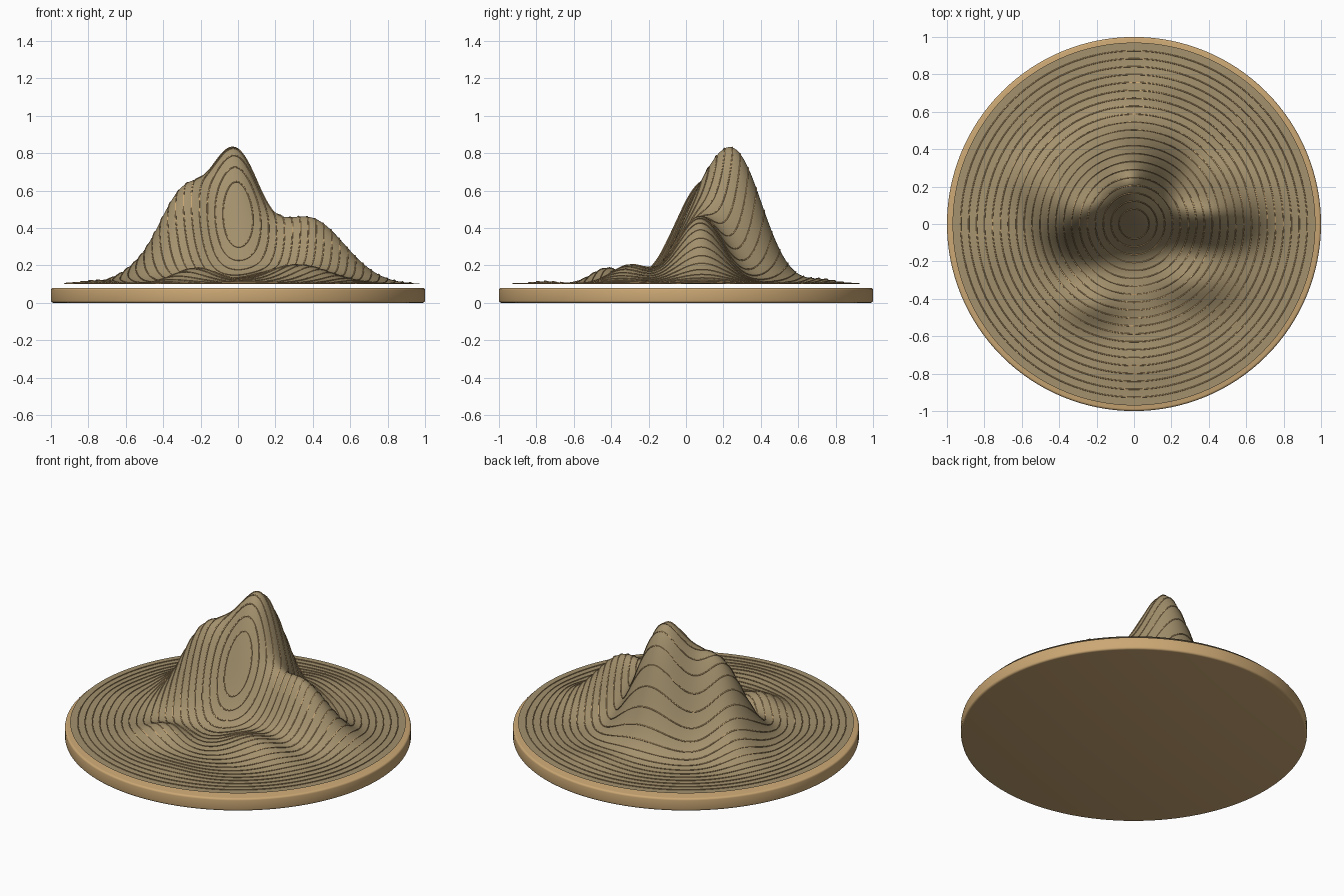
import bpy, bmesh, math

if "Cube" in bpy.data.objects:
    bpy.data.objects.remove(bpy.data.objects["Cube"])

SEG = 180          # angular divisions
SHEET_Z = 0.10     # flat level of the relief sheet
SHEET_R = 0.97

# Hills: height, centre x, centre y, spread x, spread y
HILLS = [
    (0.655, -0.02, 0.27, 0.150, 0.145),   # main summit
    (0.46, -0.29, 0.07, 0.140, 0.140),    # left shoulder
    (0.35, 0.38, 0.07, 0.190, 0.120),     # right ridge
    (0.18, 0.02, 0.04, 0.120, 0.120),     # middle fill
    (0.08, -0.50, 0.25, 0.120, 0.110),    # rear left swell
    (0.10, 0.32, -0.30, 0.170, 0.100),    # front right mound
    (0.085, -0.22, -0.42, 0.120, 0.085),  # front left mound
    (0.025, 0.10, 0.72, 0.150, 0.080),    # low rear ripple
    (0.020, -0.76, -0.10, 0.080, 0.150),  # low left ripple
    (0.015, 0.05, -0.75, 0.150, 0.070),   # low front ripple
]


def height(x, y):
    z = SHEET_Z
    for a, cx, cy, sx, sy in HILLS:
        z += a * math.exp(-((x - cx) / sx) ** 2 / 2 - ((y - cy) / sy) ** 2 / 2)
    return z


def circle_points(r, lift=0.0):
    pts = []
    for i in range(SEG):
        t = 2 * math.pi * i / SEG
        x, y = r * math.cos(t), r * math.sin(t)
        pts.append((x, y, height(x, y) + lift))
    return pts


def material(name, color):
    m = bpy.data.materials.new(name)
    m.diffuse_color = (*color, 1)
    m.use_nodes = True
    m.node_tree.nodes["Principled BSDF"].inputs["Base Color"].default_value = m.diffuse_color
    return m


def add_object(name, data, mat):
    ob = bpy.data.objects.new(name, data)
    bpy.context.collection.objects.link(ob)
    data.materials.append(mat)
    return ob


def smooth(ob, angle):
    bpy.ops.object.select_all(action='DESELECT')
    ob.select_set(True)
    bpy.context.view_layer.objects.active = ob
    bpy.ops.object.shade_smooth_by_angle(angle=math.radians(angle))


tan = material("warm tan", (0.60, 0.39, 0.175))
sand = material("dull sand", (0.37, 0.285, 0.155))

# Round base plate with softened rims
bm = bmesh.new()
bmesh.ops.create_cone(bm, cap_ends=True, segments=128, radius1=1, radius2=1, depth=0.08)
bmesh.ops.translate(bm, verts=bm.verts, vec=(0, 0, 0.04))
rims = [e for e in bm.edges if abs(e.verts[0].co.z - e.verts[1].co.z) < 1e-4]
bmesh.ops.bevel(bm, geom=rims, offset=0.012, segments=3, profile=0.5, affect='EDGES')
me = bpy.data.meshes.new("base_plate")
bm.to_mesh(me)
bm.free()
smooth(add_object("base_plate", me, tan), 40)

# Relief sheet: polar grid draped over the hills
STEPS = 84
bm = bmesh.new()
centre = bm.verts.new((0, 0, height(0, 0)))
prev = None
for k in range(1, STEPS + 1):
    ring = [bm.verts.new(p) for p in circle_points(SHEET_R * k / STEPS)]
    for i in range(SEG):
        j = (i + 1) % SEG
        if prev:
            bm.faces.new((prev[i], ring[i], ring[j], prev[j]))
        else:
            bm.faces.new((centre, ring[i], ring[j]))
    prev = ring
me = bpy.data.meshes.new("relief_sheet")
bm.to_mesh(me)
bm.free()
smooth(add_object("relief_sheet", me, sand), 60)

# Thin concentric wires lying on the relief
cu = bpy.data.curves.new("ring_wires", 'CURVE')
cu.dimensions = '3D'
cu.bevel_depth = 0.003
cu.bevel_resolution = 1
for k in range(21):
    sp = cu.splines.new('POLY')
    sp.points.add(SEG - 1)
    for pt, co in zip(sp.points, circle_points(0.08 + 0.0423 * k, 0.002)):
        pt.co = (*co, 1)
    sp.use_cyclic_u = True
wires = add_object("ring_wires", cu, tan)
bpy.ops.object.select_all(action='DESELECT')
wires.select_set(True)
bpy.context.view_layer.objects.active = wires
bpy.ops.object.convert(target='MESH')
smooth(bpy.context.view_layer.objects.active, 60)
